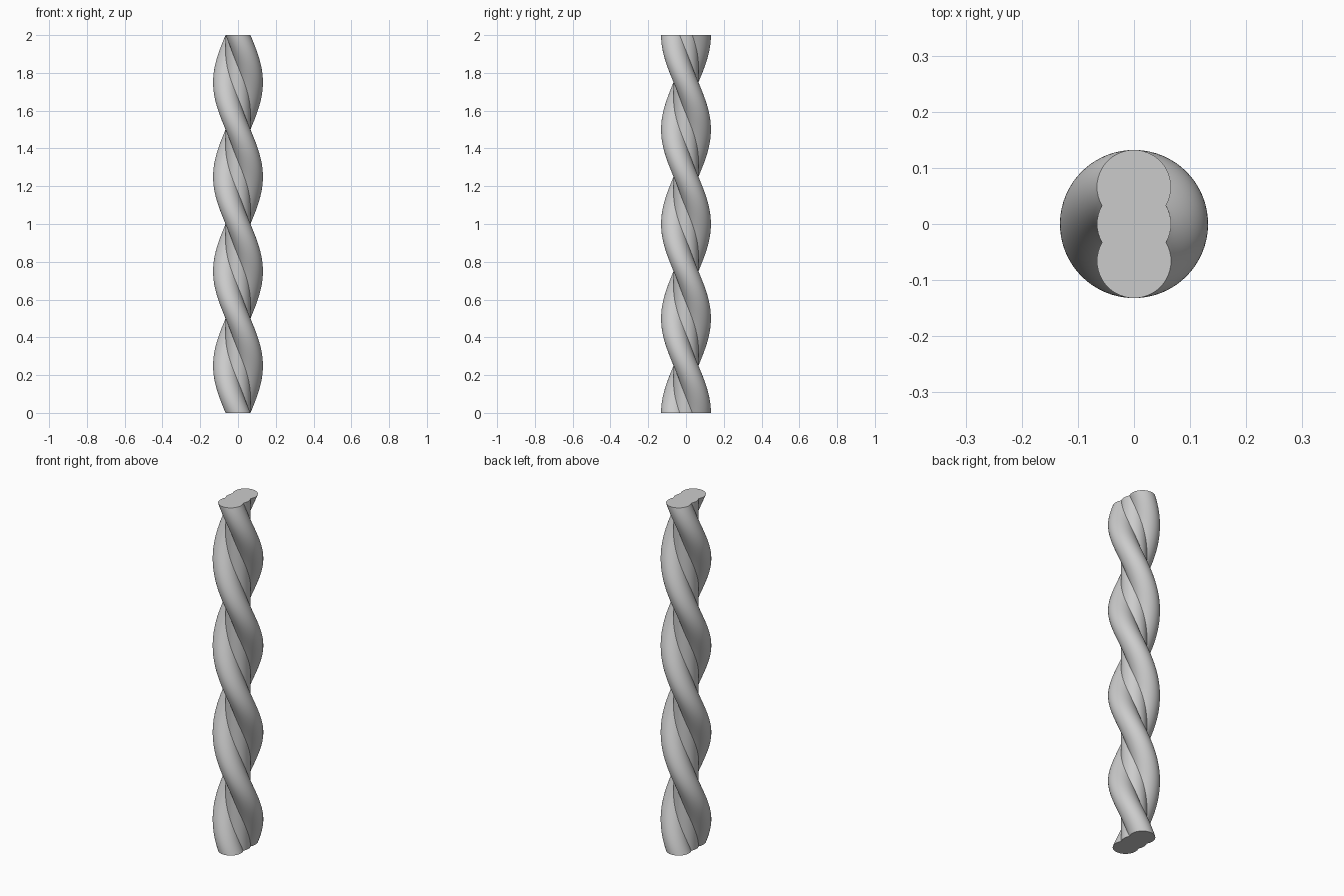
import bpy
import bmesh
import math
from mathutils import Matrix, Vector

cube = bpy.data.objects.get("Cube")
if cube:
    bpy.data.objects.remove(cube, do_unlink=True)

HEIGHT, RADIUS, TURNS = 2.0, 0.066, 2
LEVELS, STEPS = 128, 8

# One flat grey for the whole column
grey = bpy.data.materials.new("Plain grey")
grey.use_nodes = True
colour = (0.6, 0.6, 0.6, 1)
grey.diffuse_color = colour
grey.node_tree.nodes["Principled BSDF"].inputs["Base Color"].default_value = colour


def arc(y, start, end, steps):
    """Points along a strand's visible arc, without the last one."""
    for i in range(steps):
        a = math.radians(start + (end - start) * i / steps)
        yield Vector((RADIUS * math.cos(a), y + RADIUS * math.sin(a), 0))


# Outline of three overlapping round strands in a row
half = [*arc(0, 0, 30, STEPS // 2),
        *arc(RADIUS, -30, 210, STEPS * 4),
        *arc(0, 150, 180, STEPS // 2)]
outline = half + [-p for p in half]
count = len(outline)
cusps = {i for i, p in enumerate(outline)
         if abs(abs(p.y) - RADIUS / 2) < 1e-5 and abs(p.x) < RADIUS * 0.9}

# Sweep the outline upwards while twisting it
bm = bmesh.new()
rings = []
for level in range(LEVELS + 1):
    t = level / LEVELS
    turn = Matrix.Rotation(-math.tau * TURNS * t, 3, 'Z')
    rings.append([bm.verts.new(turn @ p + Vector((0, 0, HEIGHT * t))) for p in outline])

for low, high in zip(rings, rings[1:]):
    for i in range(count):
        j = (i + 1) % count
        bm.faces.new((low[i], low[j], high[j], high[i])).smooth = True
    # Keep the grooves between strands crisp
    for i in cusps:
        bm.edges.get((low[i], high[i])).smooth = False

# Flat end caps with sharp rims
for ring in (rings[0][::-1], rings[-1]):
    cap = bm.faces.new(ring)
    for edge in cap.edges:
        edge.smooth = False
bm.normal_update()

mesh = bpy.data.meshes.new("twisted_column")
bm.to_mesh(mesh)
bm.free()
mesh.materials.append(grey)
column = bpy.data.objects.new("twisted_column", mesh)
bpy.context.collection.objects.link(column)
